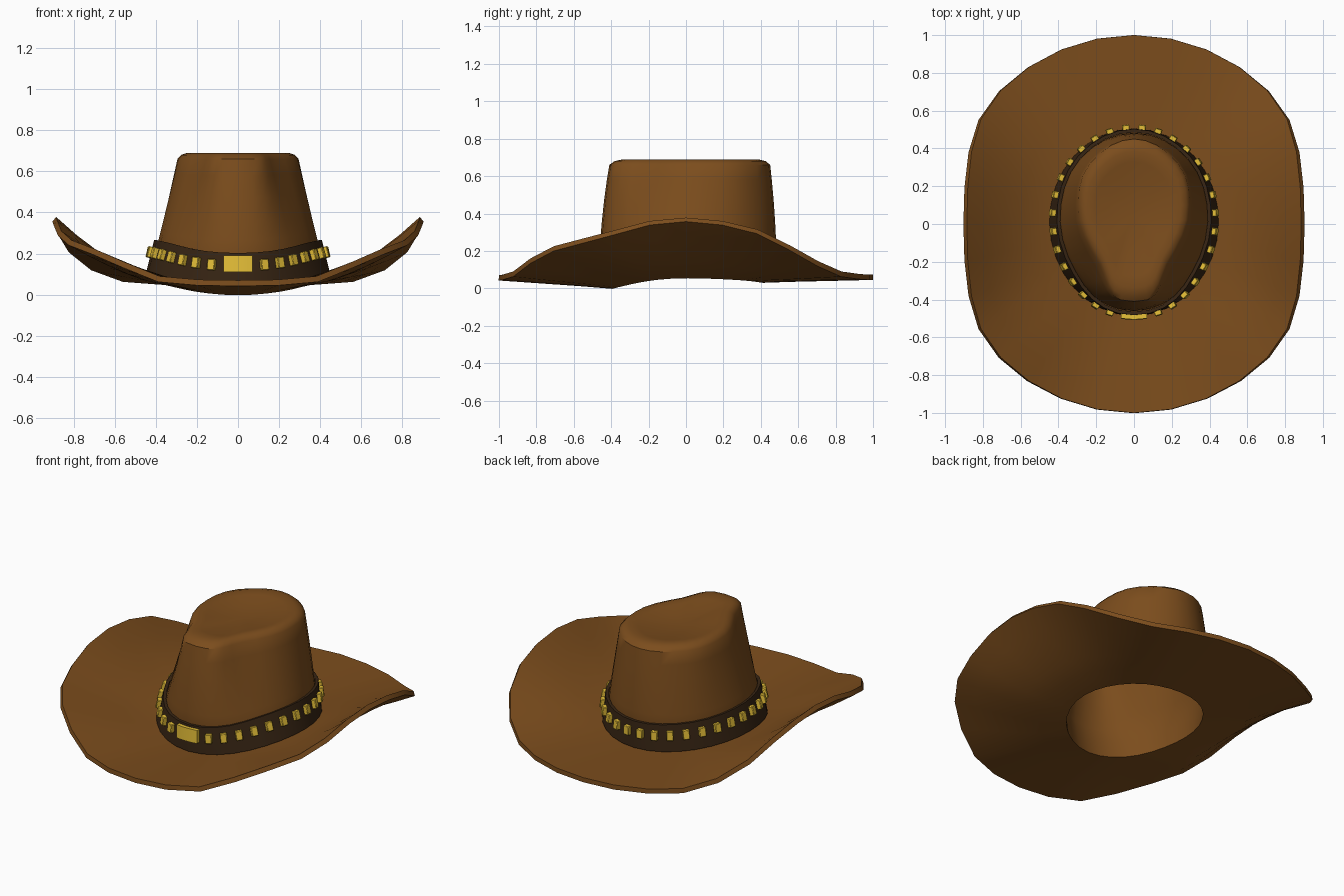
import bpy, bmesh, math
from mathutils import Vector, Matrix

if "Cube" in bpy.data.objects:
    bpy.data.objects.remove(bpy.data.objects["Cube"])

N = 32
# Half outlines, front (index 0) to back (index 16)
RIM_X = [0, .195, .383, .556, .705, .81, .86, .88, .885, .88, .86, .81, .705, .556, .383, .195, 0]
RIM_Z = [.07, .073, .09, .16, .225, .265, .31, .36, .378, .36, .315, .23, .145, .09, .077, .073, .073]
TOP_X = [0, .07, .11, .135, .155, .18, .225, .265, .29, .295, .29, .27, .23, .175, .12, .06, 0]
TOP_Z = .66
NECK = .92  # the crown narrows a little under the band


def material(name, color):
    m = bpy.data.materials.new(name)
    m.diffuse_color = (*color, 1)
    m.use_nodes = True
    m.node_tree.nodes["Principled BSDF"].inputs["Base Color"].default_value = m.diffuse_color
    return m


felt = material("brown_felt", (.2, .074, .012))
leather = material("dark_leather", (.04, .019, .007))
gold = material("gold", (.8, .53, .04))


def look(table, k):
    """Read a half-outline table at any position around the hat."""
    k %= N
    k = N - k if k > 16 else k
    i = min(int(k), 15)
    return table[i] + (table[i + 1] - table[i]) * (k - i)


def side(k):
    return 1 if k % N <= 16 else -1


def base(k):
    """Line where the crown meets the brim, saddle shaped."""
    a = k * math.tau / N
    c = math.cos(a)
    z = .09 - (.06 if c > 0 else .03) * c * c
    return Vector((.43 * math.sin(a), .01 - .475 * c, z))


def crown(k, s):
    """Point on the crown wall, s = 0 at the base and 1 under the top edge."""
    b = base(k)
    c = math.cos(k * math.tau / N)
    x = b.x * (1 - s) + side(k) * look(TOP_X, k) * s
    pull = max(s, 0.0) ** 2
    y = b.y * (1 - pull) + (.02 - .43 * c) * pull
    return Vector((x, y, b.z + (TOP_Z - b.z) * s))


def shrink(p, f):
    return Vector((p.x * f, p.y * f, p.z))


def brim(k, t):
    """Point on the brim, t = 0 at the crown and 1 at the rim."""
    b = shrink(base(k), NECK)
    c = math.cos(k * math.tau / N)
    rim = Vector((side(k) * look(RIM_X, k), -c, look(RIM_Z, k)))
    p = b.lerp(rim, t)
    p.z = b.z + (rim.z - b.z) * t ** (1 + .6 * (1 - c * c))
    return p


def inset(k, f, z):
    e = crown(k, 1)
    return Vector((e.x * f, .05 + (e.y - .05) * f, z))


def finish(name, bm, mat, solid=0, offset=-1, angle=40):
    me = bpy.data.meshes.new(name)
    bm.to_mesh(me)
    bm.free()
    me.materials.append(mat)
    ob = bpy.data.objects.new(name, me)
    bpy.context.collection.objects.link(ob)
    bpy.ops.object.select_all(action='DESELECT')
    ob.select_set(True)
    bpy.context.view_layer.objects.active = ob
    if solid:
        m = ob.modifiers.new("thickness", 'SOLIDIFY')
        m.thickness, m.offset = solid, offset
        m.use_even_offset = True
        bpy.ops.object.modifier_apply(modifier=m.name)
    bpy.ops.object.shade_smooth_by_angle(angle=math.radians(angle))
    return ob


def loft(bm, rings):
    """Skin a list of rings, outer/lower ring first, normals facing out."""
    loops = [[bm.verts.new(p) for p in r] for r in rings]
    for a, b in zip(loops, loops[1:]):
        for i in range(N):
            j = (i + 1) % N
            bm.faces.new((a[i], a[j], b[j], b[i]))
    return loops


# Felt body: brim, crown wall and dished top in one shell
bm = bmesh.new()
rings = [[brim(k, t) for k in range(N)] for t in (1, .8, .6, .4, .2)]
rings += [[shrink(crown(k, s), f) for k in range(N)]
          for s, f in ((0, NECK), (.12, .96), (.25, 1), (.37, 1), (.5, 1), (.7, 1), (.87, 1), (1, 1))]
rings += [[inset(k, f, z) for k in range(N)]
          for f, z in ((.94, .68), (.84, .69), (.7, .682), (.45, .667), (.2, .66))]
last = loft(bm, rings)[-1]
tip = bm.verts.new((0, .05, .658))
for i in range(N):
    bm.faces.new((last[i], last[(i + 1) % N], tip))
finish("hat_body", bm, felt, solid=.028)


# Hat band wrapped round the crown
def wall(k, h, out):
    """Point on the crown wall at height h over the base, pushed outwards."""
    b = base(k)
    s = h / (TOP_Z - b.z)
    p = crown(k, s)
    along = crown(k + .1, s) - crown(k - .1, s)
    up = crown(k, s + .05) - crown(k, s - .05)
    n = along.cross(up).normalized()
    return p + n * out, along.normalized(), n


bm = bmesh.new()
loft(bm, [[wall(k, h, .012)[0] for k in range(N)] for h in (.01, .09, .172)])
finish("hat_band", bm, leather, solid=.018, offset=0)


# Gold studs and the front buckle
def add_plate(bm, k, h, size, bend=0):
    p, along, n = wall(k, h, .028)
    up = n.cross(along)
    frame = Matrix((along, up, n)).transposed().to_4x4()
    part = bmesh.new()
    bmesh.ops.create_cube(part, size=1, matrix=Matrix.Diagonal((*size, 1)))
    if bend:
        edges = [e for e in part.edges
                 if abs(e.verts[0].co.x - e.verts[1].co.x) > size[0] / 2]
        bmesh.ops.subdivide_edges(part, edges=edges, cuts=5, use_grid_fill=True)
        for v in part.verts:
            v.co.z -= bend * v.co.x ** 2
    else:
        bmesh.ops.bevel(part, geom=part.edges[:], offset=.003, segments=1, affect='EDGES')
    bmesh.ops.transform(part, matrix=Matrix.Translation(p) @ frame, verts=part.verts)
    tmp = bpy.data.meshes.new("plate")
    part.to_mesh(tmp)
    part.free()
    bm.from_mesh(tmp)
    bpy.data.meshes.remove(tmp)


bm = bmesh.new()
for i in range(1, N - 1):
    add_plate(bm, i + .5, .11, (.038, .054, .03))
finish("band_studs", bm, gold)

bm = bmesh.new()
add_plate(bm, 0, .12, (.14, .08, .03), bend=1.3)
finish("front_buckle", bm, gold)
